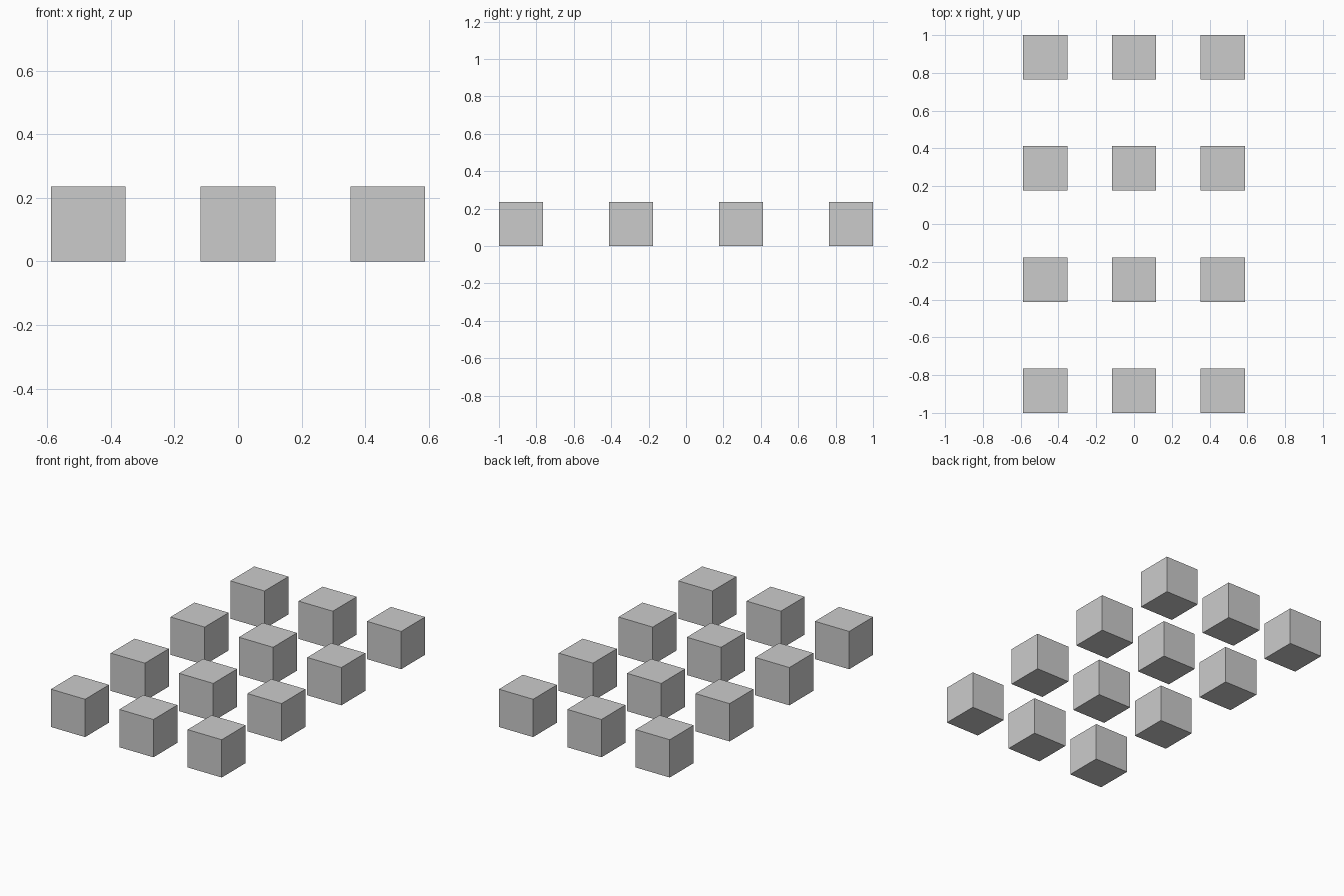
import bpy

if "Cube" in bpy.data.objects:
    bpy.data.objects.remove(bpy.data.objects["Cube"])

# Grid of identical cubes: 3 columns by 4 rows
UNIT = 2 / 17
SIZE = 2 * UNIT
STEP_X, STEP_Y = 4 * UNIT, 5 * UNIT
COLS, ROWS = 3, 4

for row in range(ROWS):
    for col in range(COLS):
        x = (col - (COLS - 1) / 2) * STEP_X
        y = (row - (ROWS - 1) / 2) * STEP_Y
        bpy.ops.mesh.primitive_cube_add(size=SIZE, location=(x, y, SIZE / 2))
        bpy.context.object.name = f"cube_row{row + 1}_column{col + 1}"
